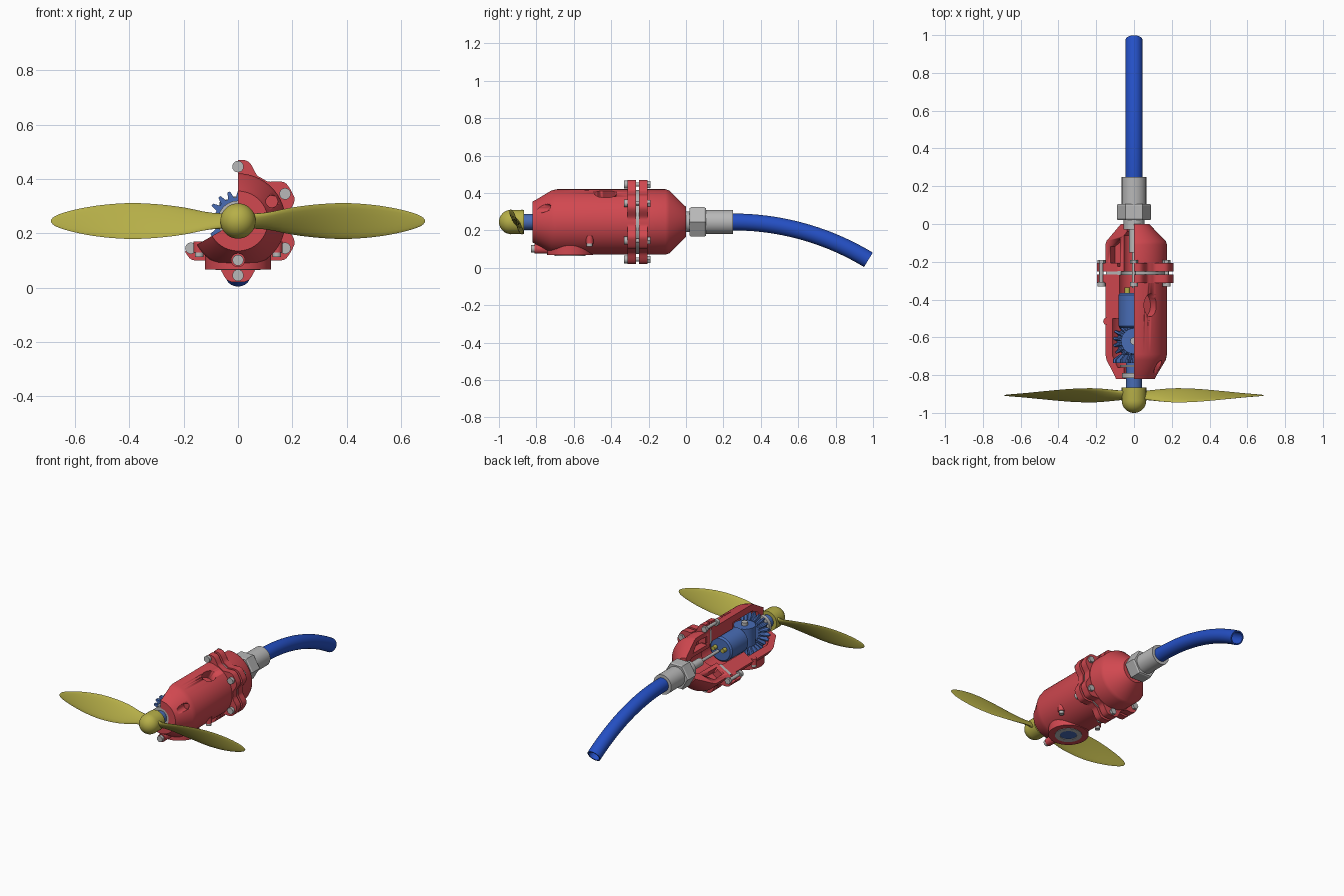
import bpy, bmesh
from math import sin, cos, pi, radians, sqrt
from mathutils import Vector, Matrix

if "Cube" in bpy.data.objects:
    bpy.data.objects.remove(bpy.data.objects["Cube"])

ZC = 0.245  # height of the main axis
AXIS = Vector((0, 0, ZC))
CUT = (-150, 90)  # angular range kept by the cutaway casing
UP = Matrix.Rotation(pi / 2, 4, 'X')  # turns the y axis to z


def material(name, r, g, b):
    m = bpy.data.materials.new(name)
    m.use_nodes = True
    m.diffuse_color = (r, g, b, 1)
    m.node_tree.nodes["Principled BSDF"].inputs["Base Color"].default_value = (r, g, b, 1)
    return m


RED = material("casing red", 0.64, 0.065, 0.08)
BLUE = material("drive blue", 0.065, 0.15, 0.46)
HOSE = material("hose blue", 0.018, 0.08, 0.56)
YELLOW = material("propeller yellow", 0.47, 0.43, 0.065)
GREY = material("steel grey", 0.48, 0.48, 0.48)


def loft(name, sections, mat, wrap=False, at=AXIS, rot=None, angle=35):
    """Skin equal closed sections; wrap joins the last to the first."""
    bm = bmesh.new()
    rings = [[bm.verts.new(p) for p in s] for s in sections]
    n = len(rings[0])
    for a, b in zip(rings, rings[1:] + (rings[:1] if wrap else [])):
        for i in range(n):
            j = (i + 1) % n
            bm.faces.new((a[i], a[j], b[j], b[i]))
    if not wrap:
        bm.faces.new(rings[0])
        bm.faces.new(rings[-1])
    bmesh.ops.remove_doubles(bm, verts=bm.verts, dist=1e-5)
    bmesh.ops.recalc_face_normals(bm, faces=bm.faces)
    bm.transform(Matrix.Translation(at) @ (rot or Matrix()))
    mesh = bpy.data.meshes.new(name)
    bm.to_mesh(mesh)
    bm.free()
    ob = bpy.data.objects.new(name, mesh)
    bpy.context.collection.objects.link(ob)
    mesh.materials.append(mat)
    bpy.ops.object.select_all(action='DESELECT')
    ob.select_set(True)
    bpy.context.view_layer.objects.active = ob
    bpy.ops.object.shade_smooth_by_angle(angle=radians(angle))
    return ob


def polar(r, deg, y=0):
    return Vector((r * cos(radians(deg)), y, r * sin(radians(deg))))


def lathe(name, profile, mat, span=None, seg=48, **kw):
    """Turn a closed (y, radius) profile about the y axis."""
    a0, a1 = span or (0, 360)
    count = seg if span is None else seg + 1
    secs = [[polar(r, a0 + (a1 - a0) * i / seg, y) for y, r in profile] for i in range(count)]
    return loft(name, secs, mat, wrap=span is None, **kw)


def rod(name, y0, y1, r, mat, seg=24, **kw):
    return lathe(name, [(y0, 0), (y0, r), (y1, r), (y1, 0)], mat, seg=seg, **kw)


def subtract(target, cutter):
    cutter.hide_render = True
    mod = target.modifiers.new("cut", 'BOOLEAN')
    mod.operation, mod.solver, mod.object = 'DIFFERENCE', 'EXACT', cutter
    bpy.ops.object.select_all(action='DESELECT')
    target.select_set(True)
    bpy.context.view_layer.objects.active = target
    bpy.ops.object.modifier_apply(modifier=mod.name)
    bpy.data.objects.remove(cutter)


# Casing: front and rear shells with a third cut away
front_shell = lathe("front_shell", [
    (-0.82, 0.06), (-0.82, 0.11), (-0.8, 0.12), (-0.72, 0.168), (-0.69, 0.175), (-0.268, 0.175),
    (-0.268, 0.09), (-0.5, 0.09), (-0.5, 0.13), (-0.7, 0.13), (-0.76, 0.1), (-0.76, 0.06)], RED, CUT, 64)
rear_shell = lathe("rear_shell", [
    (-0.252, 0.06), (-0.252, 0.175), (-0.11, 0.175), (-0.09, 0.168), (0, 0.08),
    (0, 0.042), (-0.04, 0.042), (-0.06, 0.06)], RED, CUT, 64)

# Oval recess in the upper side and a bolt recess in the nose
turn = Matrix.Rotation(radians(-60), 4, 'Y')
subtract(front_shell, rod("recess_cutter", 0.11, 0.3, 0.06, RED, seg=32, at=AXIS + Vector((0, -0.43, 0)),
         rot=turn @ Matrix.Rotation(-pi / 2, 4, 'Z') @ Matrix.Diagonal((1, 1, 0.62, 1))))
subtract(front_shell, rod("nose_cutter", -0.9, -0.72, 0.022, RED, at=AXIS + polar(0.144, 30)))

# Pockets in the two cut faces of the rear shell
for deg, sign in ((-150, -1), (90, 1)):
    box = [[Vector((x, y, z)) for x, y in ((0.085, -0.225), (0.145, -0.225), (0.145, -0.12), (0.085, -0.075))]
           for z in (-0.05, 0.05)]
    subtract(rear_shell, loft("pocket_cutter", box, RED, rot=Matrix.Rotation(radians(-deg), 4, 'Y')))


# Flanges with bolt lugs every 60 degrees
def lug_radius(deg):
    d = abs((deg - 30 + 30) % 60 - 30)
    t = min(1, max(0, (25 - d) / 18))
    return 0.18 + 0.045 * t * t * (3 - 2 * t)


def sector(y, outer, inner, steps=96):
    degs = [CUT[0] + (CUT[1] - CUT[0]) * i / steps for i in range(steps + 1)]
    return [polar(outer(d), d, y) for d in degs] + [polar(inner, d, y) for d in reversed(degs)]


for name, y0, y1 in (("front_flange", -0.312, -0.268), ("rear_flange", -0.252, -0.206)):
    loft(name, [sector(y, lug_radius, 0.1) for y in (y0, y1)], RED)
loft("gasket", [sector(y, lambda d: 0.172, 0.08) for y in (-0.27, -0.25)], GREY)

for i, deg in enumerate(range(-150, 91, 60)):
    at = AXIS + polar(0.2, deg)
    rod(f"flange_bolt_{i}", -0.325, -0.192, 0.011, GREY, seg=16, at=at)
    rod(f"bolt_head_{i}", -0.332, -0.308, 0.021, GREY, at=at)
    rod(f"bolt_nut_{i}", -0.21, -0.19, 0.021, GREY, seg=6, at=at)

# Nose bolt and the two underside bolts
low = AXIS + polar(0.144, -90)
rod("nose_lug", -0.81, -0.7, 0.026, RED, at=low)
rod("nose_bolt", -0.83, -0.805, 0.02, GREY, at=low)
for side in (-1, 1):
    at = Vector((side * 0.143, -0.515, 0))
    rod(f"underside_lug_{side}", 0.13, 0.17, 0.02, RED, at=at, rot=UP)
    rod(f"underside_bolt_{side}", 0.113, 0.135, 0.016, GREY, at=at, rot=UP)

# Underside bearing boss
boss_at = Vector((0, -0.62, 0))
lathe("bearing_boss", [(0.067, 0.08), (0.067, 0.122), (0.13, 0.122), (0.13, 0.08)], RED, at=boss_at, rot=UP)
lathe("bearing_ring", [(0.064, 0.052), (0.064, 0.082), (0.13, 0.082), (0.13, 0.052)], GREY, at=boss_at, rot=UP)
rod("bearing_core", 0.068, 0.16, 0.053, BLUE, seg=32, at=boss_at, rot=UP)


# Gear train
def gear(name, r, h, teeth, at, rot=None):
    def ring(y, tip, root):
        return [polar(tip if k in (1, 2) else root, (i + k / 4) * 360 / teeth, y)
                for i in range(teeth) for k in range(4)]
    loft(name, [ring(0, r, r * 0.78), ring(h * 0.4, r, r * 0.74), ring(h, r * 0.68, r * 0.5)],
         BLUE, at=at, rot=rot, angle=20)


gear("output_gear", 0.112, 0.045, 18, AXIS + Vector((0, -0.735, 0)))
gear("lower_gear", 0.115, 0.045, 18, Vector((0, -0.62, 0.15)), UP)
rod("gear_hub", 0.19, 0.315, 0.068, BLUE, seg=32, at=boss_at, rot=UP)
rod("hub_pin", 0.31, 0.335, 0.02, GREY, at=boss_at, rot=UP)
rod("gear_washer", -0.757, -0.747, 0.075, GREY, at=AXIS)
rod("shaft_bearing", -0.815, -0.79, 0.064, GREY, seg=32)
rod("shaft", -0.88, -0.7, 0.042, BLUE, seg=32)

# Motor and wiring
lathe("motor", [(-0.55, 0), (-0.55, 0.072), (-0.54, 0.082), (-0.375, 0.082), (-0.365, 0.072), (-0.365, 0)], BLUE)
for x in (-0.035, 0.035):
    rod("motor_terminal", -0.37, -0.335, 0.014, YELLOW, at=AXIS + Vector((x, 0, 0.01)))
rod("cable_core", -0.34, -0.14, 0.01, GREY, seg=12)
rod("cable_plug", -0.15, -0.03, 0.026, GREY)

# Propeller hub
nose = [(-0.935 - 0.065 * cos(radians(a)), 0.065 * sin(radians(a))) for a in range(0, 91, 9)]
lathe("propeller_hub", nose + [(-0.866, 0.065), (-0.866, 0)], YELLOW)

# Twisted blades: x, half height, half depth, half thickness
STATIONS = [(0.03, 0.026, 0.018, 0.016), (0.1, 0.03, 0.027, 0.012), (0.2, 0.05, 0.037, 0.009),
            (0.3, 0.062, 0.036, 0.007), (0.4, 0.066, 0.029, 0.006), (0.5, 0.059, 0.019, 0.005),
            (0.58, 0.046, 0.011, 0.004), (0.64, 0.031, 0.006, 0.003), (0.675, 0.017, 0.003, 0.002),
            (0.688, 0.004, 0.001, 0.001)]
# Resample the stations with a smooth curve
fine = []
for i in range(len(STATIONS) - 1):
    p = [Vector(STATIONS[min(max(i + k, 0), len(STATIONS) - 1)]) for k in (-1, 0, 1, 2)]
    for t in (0, 0.33, 0.67):
        fine.append(0.5 * (2 * p[1] + (p[2] - p[0]) * t + (2 * p[0] - 5 * p[1] + 4 * p[2] - p[3]) * t * t
                           + (3 * p[1] - p[0] - 3 * p[2] + p[3]) * t ** 3))
fine.append(Vector(STATIONS[-1]))
for name, rot in (("left_blade", Matrix()), ("right_blade", Matrix.Rotation(pi, 4, 'Y'))):
    secs = []
    for x, hz, hy, th in fine:
        chord = Vector((0, -hy, hz))
        thick = Vector((0, hz, hy)).normalized() * th
        secs.append([Vector((x, 0, 0)) + chord * cos(2 * pi * k / 16) + thick * sin(2 * pi * k / 16)
                     for k in range(16)])
    loft(name, secs, YELLOW, at=AXIS + Vector((0, -0.907, 0)), rot=rot, angle=60)

# Cable gland
rod("gland_neck", -0.03, 0.03, 0.055, GREY, seg=32)
lathe("gland_nut", [(0.02, 0), (0.02, 0.085), (0.028, 0.091), (0.098, 0.091), (0.106, 0.085), (0.106, 0)],
      GREY, seg=6, angle=20)
lathe("gland_sleeve", [(0.1, 0.04), (0.1, 0.065), (0.25, 0.065), (0.25, 0.04)], GREY)


# Drooping hollow hose
def hose_ring(t, r, bend=1.4, sweep=31.2):
    a = radians(sweep * t)
    centre = Vector((0, 0.25 + bend * sin(a), -bend * (1 - cos(a))))
    normal = Vector((0, sin(a), cos(a)))
    return [centre + Vector((r * cos(k * pi / 16), 0, 0)) + normal * r * sin(k * pi / 16) for k in range(32)]


steps = [i / 32 for i in range(-2, 33)]
loft("hose", [hose_ring(t, 0.045) for t in steps] + [hose_ring(t, 0.037) for t in reversed(steps)],
     HOSE, wrap=True)
